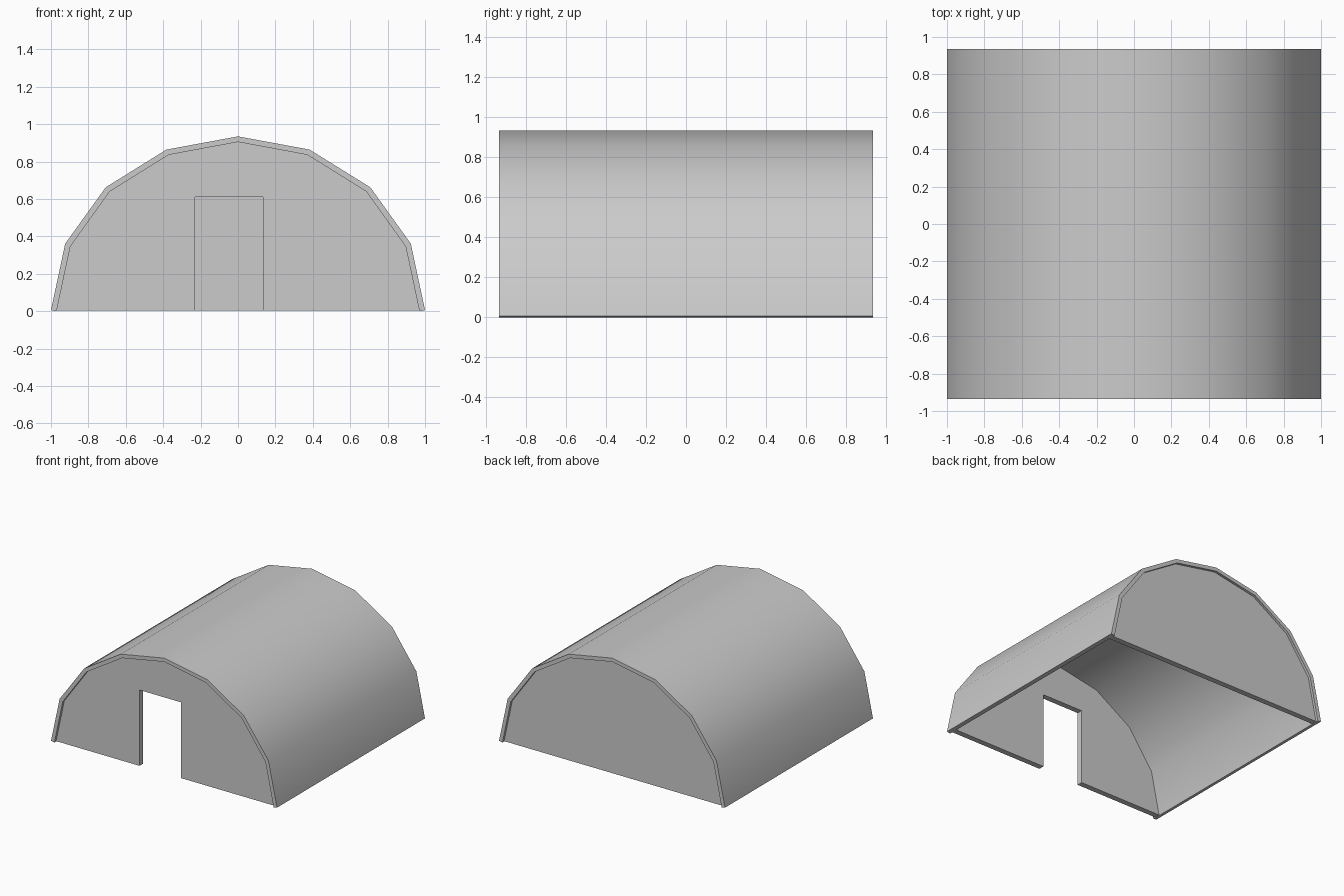
import bpy
import bmesh
from math import cos, sin, pi

cube = bpy.data.objects.get("Cube")
if cube:
    bpy.data.objects.remove(cube, do_unlink=True)

HALF_LENGTH = 0.935
RECESS = 0.02
WALL = 0.045
SEGMENTS = 8

grey = bpy.data.materials.new("plain grey")
grey.use_nodes = True
grey.diffuse_color = (0.6, 0.6, 0.6, 1)
grey.node_tree.nodes["Principled BSDF"].inputs["Base Color"].default_value = (0.6, 0.6, 0.6, 1)


def arch(width, height, base):
    """Half-ellipse profile running from +x over the top to -x."""
    steps = [pi * i / SEGMENTS for i in range(SEGMENTS + 1)]
    return [(width * cos(a), base + (height - base) * sin(a)) for a in steps]


def extrude_profile(name, profile, y_start, y_end):
    """Closed x-z outline extruded along y."""
    bm = bmesh.new()
    face = bm.faces.new([bm.verts.new((x, y_start, z)) for x, z in profile])
    result = bmesh.ops.extrude_face_region(bm, geom=[face])
    moved = [g for g in result["geom"] if isinstance(g, bmesh.types.BMVert)]
    bmesh.ops.translate(bm, verts=moved, vec=(0, y_end - y_start, 0))
    bmesh.ops.recalc_face_normals(bm, faces=bm.faces)
    mesh = bpy.data.meshes.new(name)
    bm.to_mesh(mesh)
    bm.free()
    mesh.materials.append(grey)
    obj = bpy.data.objects.new(name, mesh)
    bpy.context.collection.objects.link(obj)
    return obj


# Arched roof shell, smooth around the curve with crisp rims
outer = arch(1.0, 0.935, 0.006)
inner = arch(0.97, 0.905, 0.0)
roof = extrude_profile("arched_roof", outer + inner[::-1], -HALF_LENGTH, HALF_LENGTH)
bpy.ops.object.select_all(action="DESELECT")
roof.select_set(True)
bpy.context.view_layer.objects.active = roof
bpy.ops.object.shade_smooth_by_angle(angle=pi / 5)

# Solid back wall, set slightly inside the rim
wall_edge = arch(0.972, 0.907, 0.004)
back = HALF_LENGTH - RECESS
extrude_profile("back_wall", wall_edge, back - WALL, back)

# Front wall with an off-centre doorway
doorway = [(-0.23, 0.004), (-0.23, 0.61), (0.135, 0.61), (0.135, 0.004)]
extrude_profile("front_wall", wall_edge + doorway, -back, -back + WALL)
